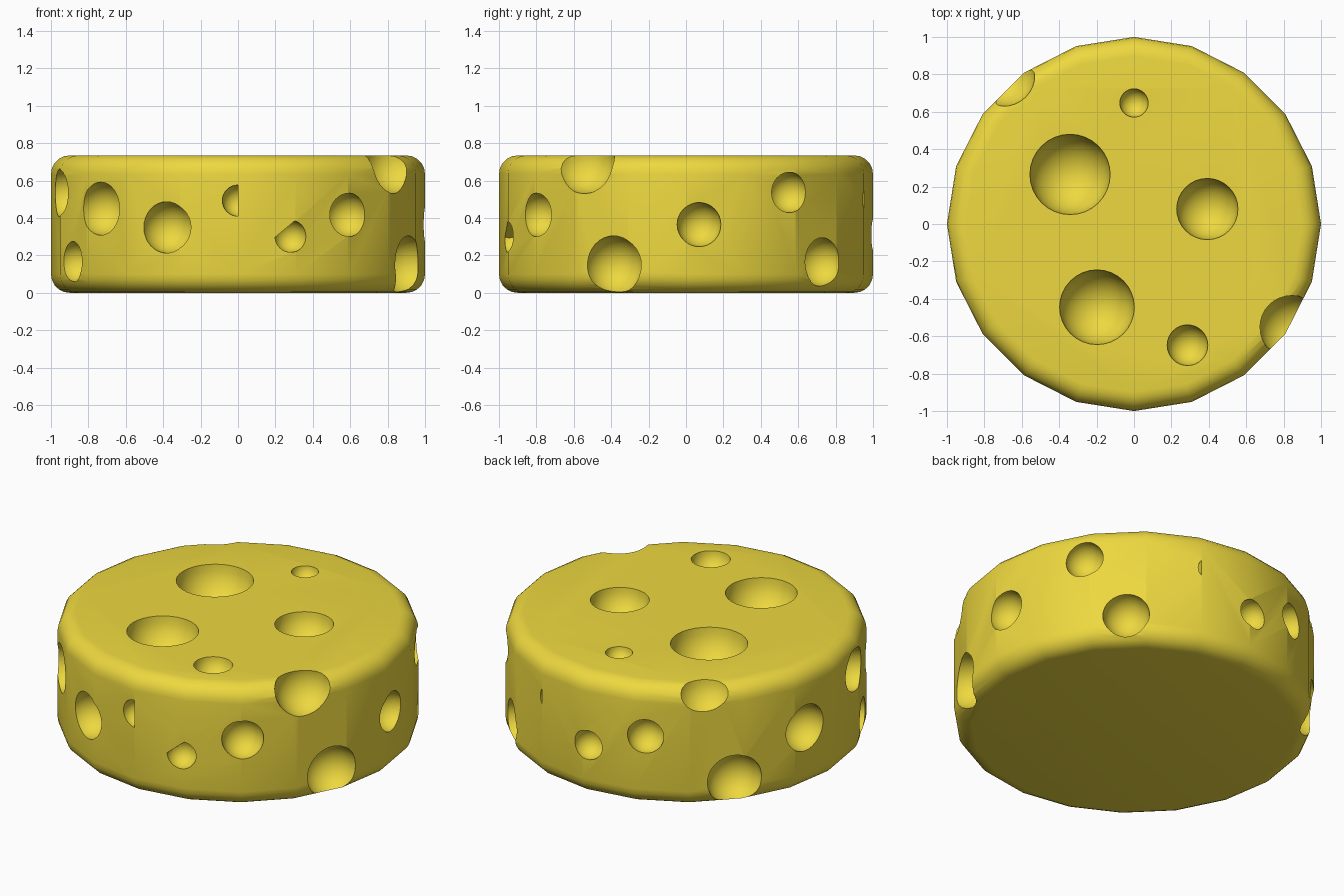
import bpy, bmesh
from math import sin, cos, radians
from mathutils import Vector, Matrix

if "Cube" in bpy.data.objects:
    bpy.data.objects.remove(bpy.data.objects["Cube"])

H = 0.735

# Material
mat = bpy.data.materials.new("yellow")
mat.diffuse_color = (0.85, 0.69, 0.05, 1)
mat.use_nodes = True
mat.node_tree.nodes["Principled BSDF"].inputs["Base Color"].default_value = mat.diffuse_color

# Wheel: 20-sided drum with rounded rims
bpy.ops.mesh.primitive_cylinder_add(vertices=20, radius=1, depth=H, location=(0, 0, H / 2))
wheel = bpy.context.object
wheel.name = "cheese_wheel"
wheel.data.materials.append(mat)
# put a corner exactly on the -y axis
bevel = wheel.modifiers.new("rim", 'BEVEL')
bevel.width = 0.1
bevel.segments = 5
bevel.limit_method = 'ANGLE'
bevel.angle_limit = radians(40)

# Holes: (centre, radius)
holes = [
    # top
    ((-0.342, 0.265, H + .002), 0.215), ((0.392, 0.08, H + .002), 0.164),
    ((-0.198, -0.445, H + .002), 0.2), ((0.286, -0.648, H + .002), 0.109),
    ((0, 0.647, H + .002), 0.076),
    # top rim bites
    ((0.84, -0.55, 0.70), 0.17), ((-0.70, 0.80, 0.74), 0.172),
    # front and left side
    ((-0.73, -0.66, 0.45), 0.142), ((-0.375, -0.90, 0.35), 0.138),
    ((-0.94, -0.27, 0.535), 0.128), ((-0.875, -0.44, 0.167), 0.108),
    ((-0.955, 0.22, 0.37), 0.14),
    # right side
    ((0.585, -0.79, 0.417), 0.117), ((0.905, -0.385, 0.148), 0.157),
    ((0.985, 0.07, 0.365), 0.118), ((0.82, 0.55, 0.537), 0.108),
    ((0.665, 0.725, 0.165), 0.13),
    # back side
    ((-0.03, 0.98, 0.31), 0.09), ((-0.365, 0.91, 0.425), 0.103),
    ((-0.765, 0.62, 0.148), 0.157),
]
# Partly closed holes: (centre, radius, cut point, normal of the closed side)
a = radians(72)
b = radians(75)
partial = [
    ((0, -0.985, 0.493), 0.084, (-0.001, 0, 0), (1, 0, 0)),
    ((0.28, -0.945, 0.302), 0.086, (0.19, -0.95, 0.29), (-0.1, 0, 0.12)),
    ((0.985 * cos(b), 0.985 * sin(b), 0.5), 0.072, (0, 0, 0), (-sin(a), cos(a), 0)),
]

bm = bmesh.new()


def ball(target, centre, radius):
    bmesh.ops.create_uvsphere(target, u_segments=32, v_segments=16, radius=radius,
                              matrix=Matrix.Translation(Vector(centre)))


for c, r in holes:
    ball(bm, c, r)
for c, r, p, n in partial:
    part = bmesh.new()
    ball(part, c, r)
    bmesh.ops.bisect_plane(part, geom=part.verts[:] + part.edges[:] + part.faces[:],
                           plane_co=p, plane_no=n, clear_outer=True)
    bmesh.ops.holes_fill(part, edges=[e for e in part.edges if e.is_boundary])
    bmesh.ops.recalc_face_normals(part, faces=part.faces)
    tmp = bpy.data.meshes.new("part")
    part.to_mesh(tmp)
    part.free()
    bm.from_mesh(tmp)

mesh = bpy.data.meshes.new("hole_cutters")
bm.to_mesh(mesh)
bm.free()
mesh.materials.append(mat)
cutter = bpy.data.objects.new("hole_cutters", mesh)
bpy.context.collection.objects.link(cutter)
cutter.hide_render = True

# Carve the holes
cut = wheel.modifiers.new("holes", 'BOOLEAN')
cut.operation = 'DIFFERENCE'
cut.solver = 'EXACT'
cut.object = cutter
bpy.context.view_layer.objects.active = wheel
for m in ("rim", "holes"):
    bpy.ops.object.modifier_apply(modifier=m)
bpy.data.objects.remove(cutter)

bpy.ops.object.select_all(action='DESELECT')
wheel.select_set(True)
bpy.ops.object.shade_smooth_by_angle(angle=radians(30))
